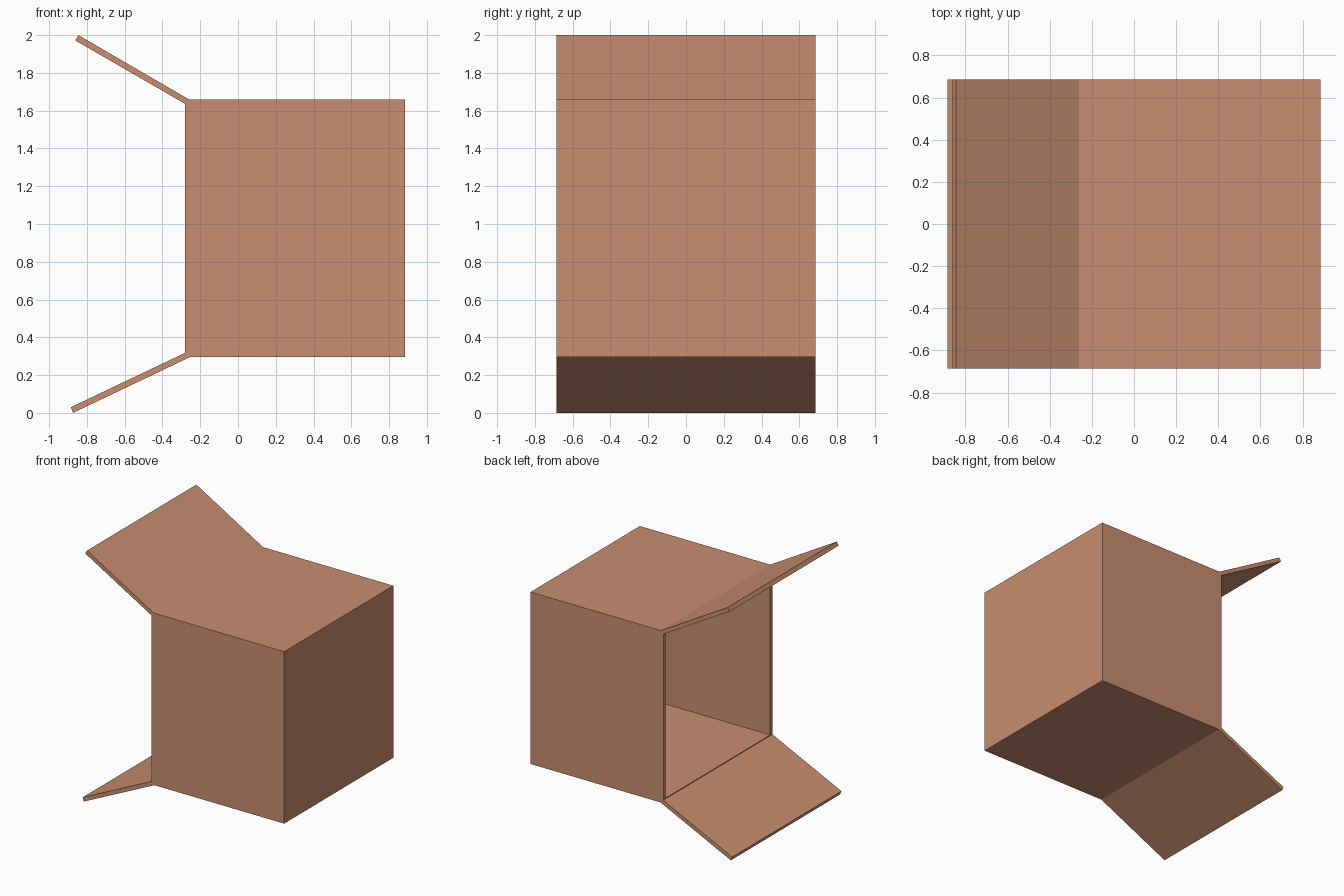
import bpy, bmesh

if "Cube" in bpy.data.objects:
    bpy.data.objects.remove(bpy.data.objects["Cube"])

HALF_DEPTH = 0.685
WALL = 0.03


def prism(name, profile, half):
    """Extrude an x-z outline symmetrically along y."""
    bm = bmesh.new()
    face = bm.faces.new([bm.verts.new((x, -half, z)) for x, z in profile])
    ext = bmesh.ops.extrude_face_region(bm, geom=[face])
    verts = [g for g in ext["geom"] if isinstance(g, bmesh.types.BMVert)]
    bmesh.ops.translate(bm, vec=(0, 2 * half, 0), verts=verts)
    bmesh.ops.recalc_face_normals(bm, faces=bm.faces)
    mesh = bpy.data.meshes.new(name)
    bm.to_mesh(mesh)
    bm.free()
    obj = bpy.data.objects.new(name, mesh)
    bpy.context.collection.objects.link(obj)
    return obj


# Carton body lying on its side, with the two open flaps folded out of it
carton = prism("carton_with_flaps", [
    (0.885, 0.295), (0.885, 1.66), (-0.26, 1.66),
    (-0.845, 2.0), (-0.862, 1.972), (-0.28, 1.636),
    (-0.28, 0.318), (-0.885, 0.03), (-0.873, 0.0), (-0.255, 0.295),
], HALF_DEPTH)

# Hollow interior, open toward -x
cutter = prism("interior_cutter", [
    (-0.4, 0.295 + WALL), (0.885 - WALL, 0.295 + WALL),
    (0.885 - WALL, 1.66 - WALL), (-0.4, 1.66 - WALL),
], HALF_DEPTH - WALL)
cutter.hide_render = True
cutter.hide_viewport = True

hollow = carton.modifiers.new("hollow", "BOOLEAN")
hollow.operation = "DIFFERENCE"
hollow.solver = "EXACT"
hollow.object = cutter

# Cardboard colour
cardboard = bpy.data.materials.new("cardboard")
cardboard.diffuse_color = (0.58, 0.27, 0.16, 1)
cardboard.use_nodes = True
cardboard.node_tree.nodes["Principled BSDF"].inputs["Base Color"].default_value = cardboard.diffuse_color
carton.data.materials.append(cardboard)
